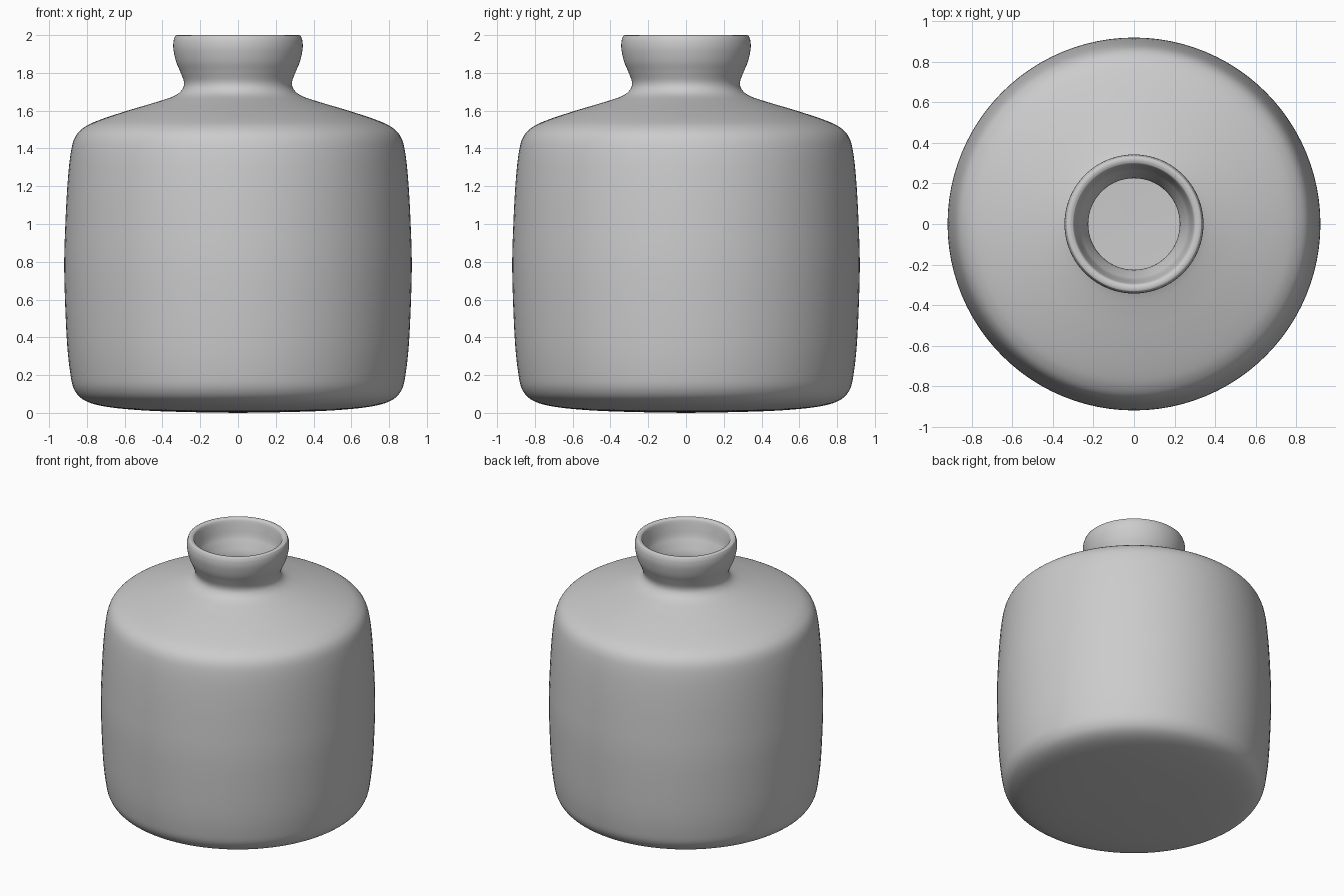
import bpy, bmesh, math
from mathutils import Vector

if "Cube" in bpy.data.objects:
    bpy.data.objects.remove(bpy.data.objects["Cube"])

SIDES, STEPS, WALL = 96, 5, 0.06

# Outer profile (radius, height), from the base centre up to the lip
outer = [(0, 0), (0.25, 0.004), (0.5, 0.013), (0.7, 0.033), (0.81, 0.065), (0.865, 0.12),
         (0.888, 0.21), (0.907, 0.4), (0.92, 0.75), (0.914, 1.0), (0.902, 1.22),
         (0.885, 1.38), (0.86, 1.465), (0.81, 1.515), (0.73, 1.552), (0.585, 1.60),
         (0.44, 1.643), (0.34, 1.677), (0.297, 1.71), (0.286, 1.75), (0.305, 1.805),
         (0.328, 1.86), (0.342, 1.925), (0.341, 1.97), (0.332, 1.997)]


def smooth(points):
    """Catmull-Rom curve through the points."""
    p = [Vector(q) for q in points]
    p = [2 * p[0] - p[1]] + p + [2 * p[-1] - p[-2]]
    out = []
    for a, b, c, d in zip(p, p[1:], p[2:], p[3:]):
        for i in range(STEPS):
            t = i / STEPS
            out.append(0.5 * (2 * b + (c - a) * t + (2 * a - 5 * b + 4 * c - d) * t * t
                              + (3 * b - a - 3 * c + d) * t ** 3))
    return out + [p[-2]]


def offset(points, dist):
    """Move the profile inwards along its normals."""
    out = []
    for i, p in enumerate(points):
        t = (points[min(i + 1, len(points) - 1)] - points[max(i - 1, 0)]).normalized()
        out.append(p + Vector((-t.y, t.x)) * dist)
    return out


def lathe(name, profile):
    bm = bmesh.new()
    verts = [bm.verts.new((r, 0, z)) for r, z in profile]
    edges = [bm.edges.new(pair) for pair in zip(verts, verts[1:])]
    bmesh.ops.spin(bm, geom=verts + edges, axis=(0, 0, 1), cent=(0, 0, 0),
                   angle=math.tau, steps=SIDES, use_duplicate=False)
    bmesh.ops.remove_doubles(bm, verts=bm.verts, dist=0.0002)
    bmesh.ops.recalc_face_normals(bm, faces=bm.faces)
    for f in bm.faces:
        f.smooth = True
    mesh = bpy.data.meshes.new(name)
    bm.to_mesh(mesh)
    bm.free()
    obj = bpy.data.objects.new(name, mesh)
    bpy.context.collection.objects.link(obj)
    return obj


# Hollow bottle: outer skin, soft lip, then the inner wall back to the floor
skin = smooth(outer)
inner = [p for p in offset(skin, WALL) if p.y < 1.93][::-1]
inner[-1].x = 0
lip = smooth([(0.332, 1.997), (0.322, 2.0), (0.308, 1.998), (0.295, 1.985), tuple(inner[0])])
lathe("bottle", skin + lip[1:-1] + inner)
